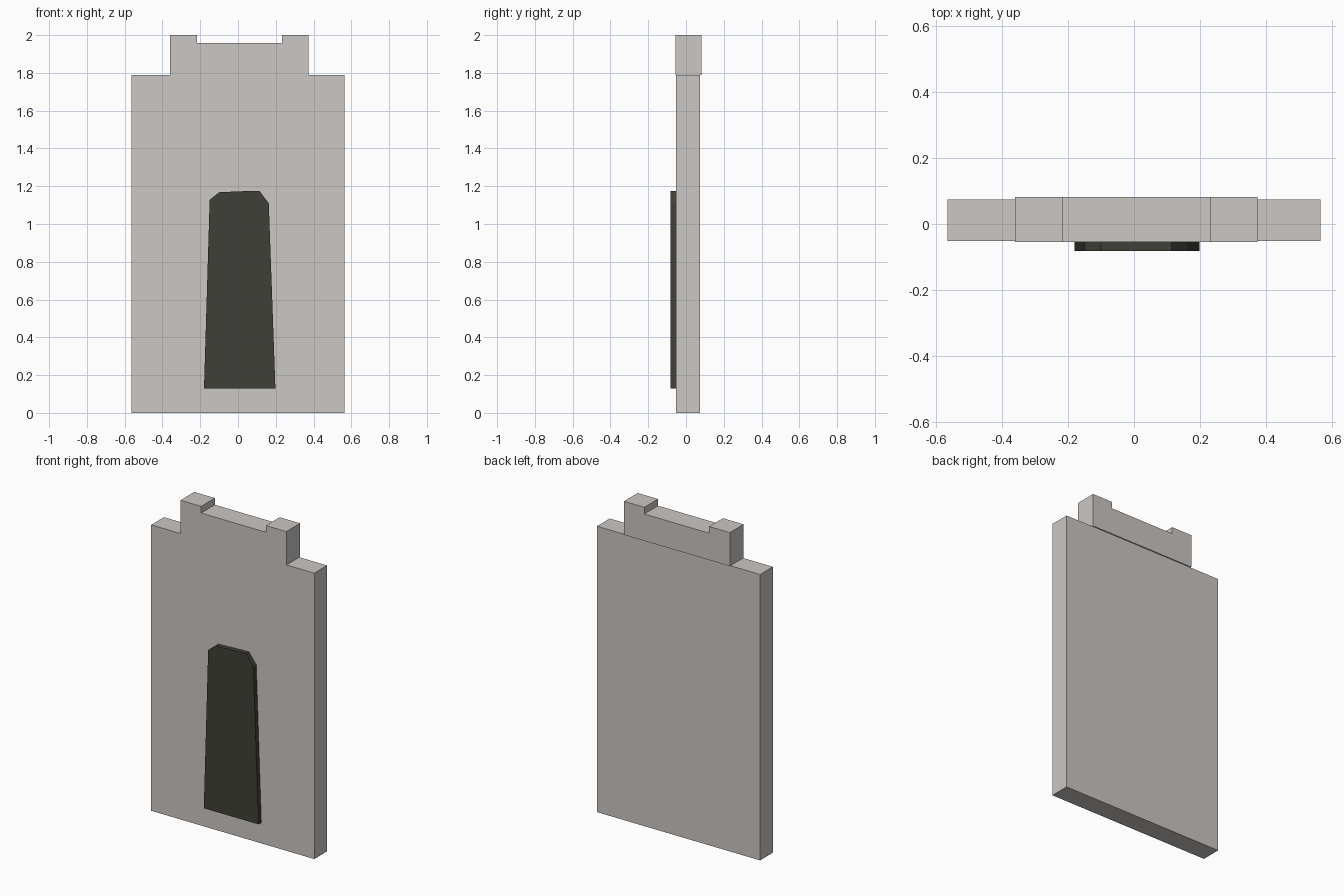
import bpy
import bmesh

if "Cube" in bpy.data.objects:
    bpy.data.objects.remove(bpy.data.objects["Cube"])


def material(name, rgb):
    m = bpy.data.materials.new(name)
    m.diffuse_color = (*rgb, 1.0)
    m.use_nodes = True
    m.node_tree.nodes["Principled BSDF"].inputs["Base Color"].default_value = m.diffuse_color
    return m


def extruded_profile(name, points, y_front, y_back, mat):
    """Solid made from an x-z outline, extruded from front to back."""
    bm = bmesh.new()
    face = bm.faces.new([bm.verts.new((x, y_front, z)) for x, z in points])
    ext = bmesh.ops.extrude_face_region(bm, geom=[face], use_keep_orig=True)
    verts = [g for g in ext["geom"] if isinstance(g, bmesh.types.BMVert)]
    bmesh.ops.translate(bm, verts=verts, vec=(0, y_back - y_front, 0))
    bmesh.ops.recalc_face_normals(bm, faces=bm.faces)
    mesh = bpy.data.meshes.new(name)
    bm.to_mesh(mesh)
    bm.free()
    mesh.materials.append(mat)
    obj = bpy.data.objects.new(name, mesh)
    bpy.context.collection.objects.link(obj)
    return obj


stone = material("pale_stone", (0.597, 0.571, 0.546))
dark = material("dark_panel", (0.051, 0.051, 0.040))

# Main slab
extruded_profile("wall_slab",
                 [(-0.565, 0), (0.565, 0), (0.565, 1.79), (-0.565, 1.79)],
                 -0.052, 0.074, stone)

# Notched crown, slightly thicker than the slab
extruded_profile("notched_crown",
                 [(-0.36, 1.79), (0.373, 1.79), (0.373, 2.0), (0.232, 2.0),
                  (0.232, 1.958), (-0.217, 1.958), (-0.217, 2.0), (-0.36, 2.0)],
                 -0.055, 0.081, stone)

# Tapered doorway panel on the front
extruded_profile("doorway_panel",
                 [(-0.18, 0.13), (0.198, 0.13), (0.163, 1.109), (0.113, 1.176),
                  (0.01, 1.173), (-0.1, 1.168), (-0.15, 1.128)],
                 -0.081, -0.052, dark)
